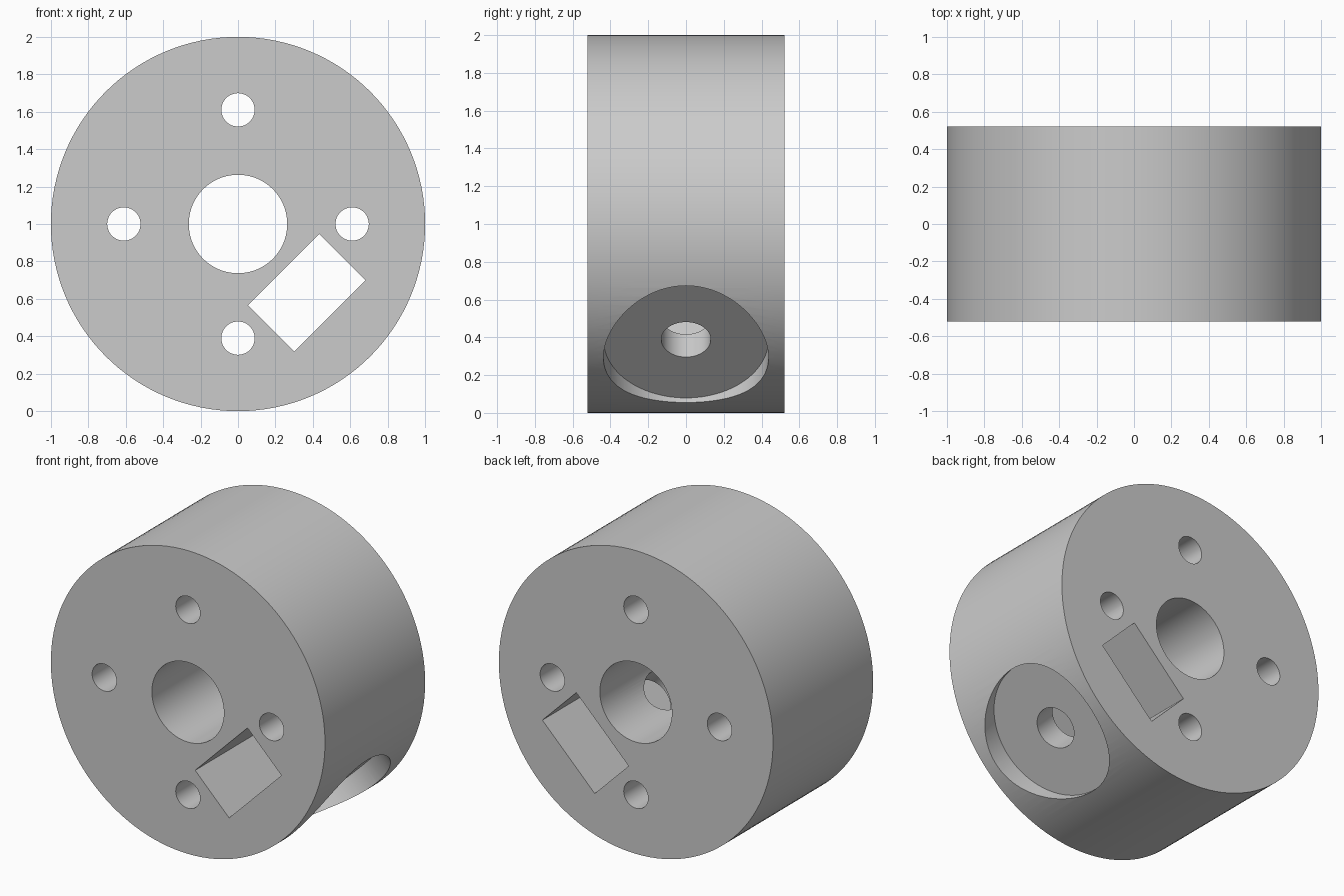
import bpy
from math import pi, cos, sin
from mathutils import Vector, Matrix

cube = bpy.data.objects.get("Cube")
if cube:
    bpy.data.objects.remove(cube, do_unlink=True)

HALF_DEPTH = 0.522
CENTRE = Vector((0, 0, 1))
RADIAL = Vector((1, 0, -1)).normalized()   # axis of the clamping screw

grey = bpy.data.materials.new("plain grey")
grey.use_nodes = True
GREY = (0.6, 0.6, 0.6, 1)
grey.diffuse_color = GREY
grey.node_tree.nodes["Principled BSDF"].inputs["Base Color"].default_value = GREY


def rod(name, radius, start, end, sides):
    """Cylinder running between two points."""
    axis = end - start
    bpy.ops.mesh.primitive_cylinder_add(vertices=sides, radius=radius, depth=axis.length)
    ob = bpy.context.object
    ob.name = name
    turn = axis.to_track_quat("Z", "Y").to_matrix().to_4x4()
    ob.data.transform(Matrix.Translation((start + end) / 2) @ turn)
    ob.data.materials.append(grey)
    return ob


def along_y(name, radius, x, z, half, sides):
    p = CENTRE + Vector((x, 0, z))
    offset = Vector((0, half, 0))
    return rod(name, radius, p - offset, p + offset, sides)


# Main round body
body = along_y("hub_body", 1, 0, 0, HALF_DEPTH, 128)

# Central bore and four bolt holes
cutters = [along_y("bore_cutter", 0.263, 0, 0, 1, 96)]
for i in range(4):
    a = i * pi / 2
    cutters.append(along_y("bolt_hole_cutter", 0.089, 0.61 * cos(a), 0.61 * sin(a), 1, 48))

# Slanted nut slot through the full depth
bpy.ops.mesh.primitive_cube_add(size=1)
slot = bpy.context.object
slot.name = "nut_slot_cutter"
slot.data.transform(Matrix.Translation(CENTRE + RADIAL * 0.52)
                    @ Matrix.Rotation(pi / 4, 4, "Y")
                    @ Matrix.Diagonal((0.35, 2, 0.54, 1)))
slot.data.materials.append(grey)
cutters.append(slot)

# Radial screw hole into the bore, with a flat counterbore outside
cutters.append(rod("screw_hole_cutter", 0.131, CENTRE + RADIAL * 0.1, CENTRE + RADIAL * 1.3, 64))
cutters.append(rod("counterbore_cutter", 0.437, CENTRE + RADIAL * 0.865, CENTRE + RADIAL * 1.3, 96))

# Cut everything out of the body
for cutter in cutters:
    cutter.hide_render = True
    bpy.context.view_layer.objects.active = body
    mod = body.modifiers.new("cut", "BOOLEAN")
    mod.operation = "DIFFERENCE"
    mod.solver = "EXACT"
    mod.object = cutter
    bpy.ops.object.modifier_apply(modifier=mod.name)
    bpy.data.objects.remove(cutter, do_unlink=True)

bpy.ops.object.select_all(action="DESELECT")
body.select_set(True)
bpy.context.view_layer.objects.active = body
bpy.ops.object.shade_smooth_by_angle(angle=pi / 6)
